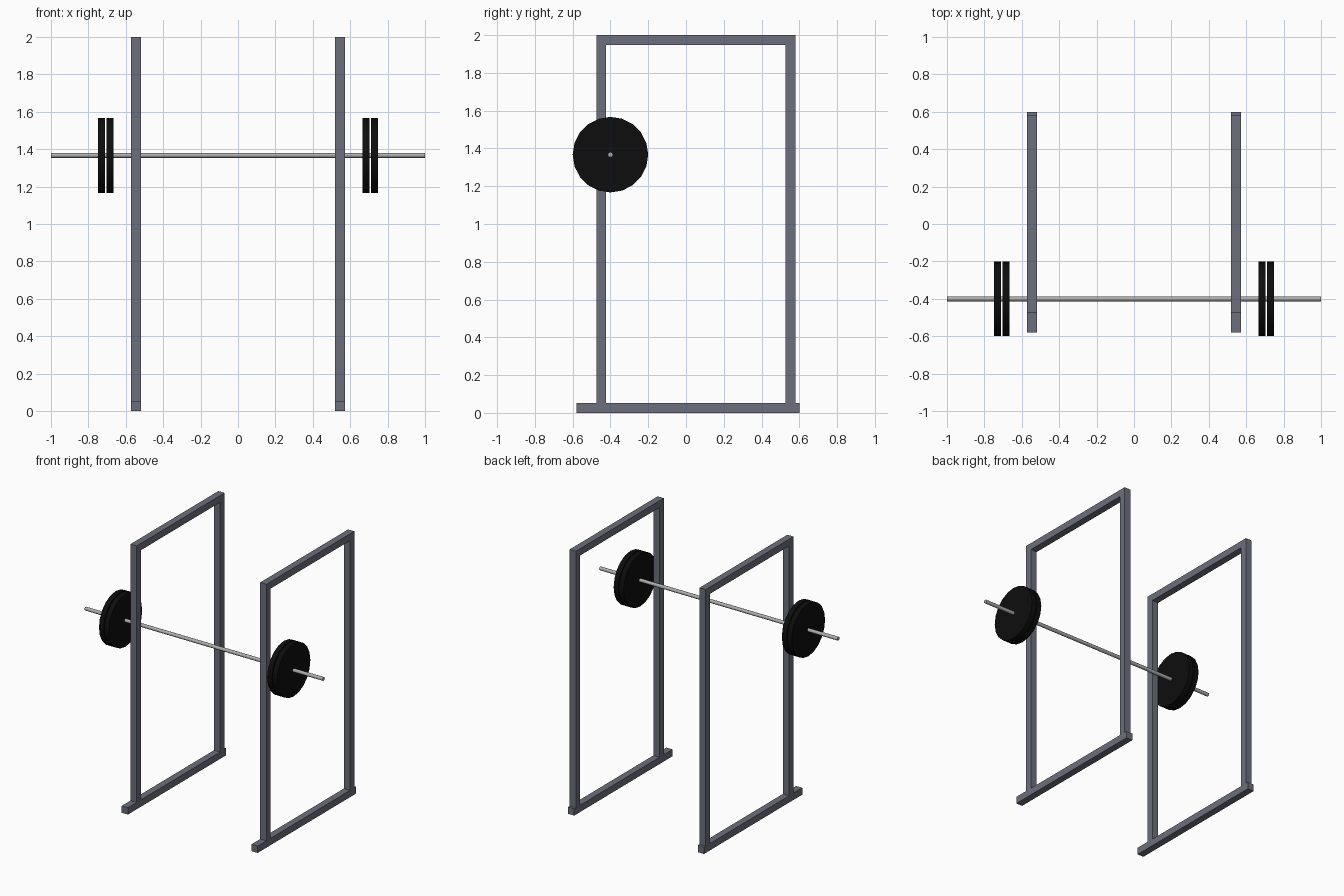
import bpy
import math

cube = bpy.data.objects.get("Cube")
if cube:
    bpy.data.objects.remove(cube, do_unlink=True)


def material(name, rgb, rough=0.5):
    m = bpy.data.materials.new(name)
    m.use_nodes = True
    m.diffuse_color = (*rgb, 1)
    node = m.node_tree.nodes["Principled BSDF"]
    node.inputs["Base Color"].default_value = (*rgb, 1)
    node.inputs["Roughness"].default_value = rough
    return m


frame_paint = material("slate grey paint", (0.15, 0.16, 0.2))
bar_steel = material("bar steel", (0.42, 0.42, 0.42))
plate_rubber = material("black rubber", (0.004, 0.004, 0.004))


def box(name, x, y0, y1, z0, z1, mat):
    bpy.ops.mesh.primitive_cube_add(size=1, location=(x, (y0 + y1) / 2, (z0 + z1) / 2))
    ob = bpy.context.object
    ob.name = name
    ob.scale = (TUBE, y1 - y0, z1 - z0)
    bpy.ops.object.transform_apply(location=False, rotation=False, scale=True)
    ob.data.materials.append(mat)


def rod(name, x, radius, length, sides, mat):
    bpy.ops.mesh.primitive_cylinder_add(
        vertices=sides, radius=radius, depth=length,
        location=(x, BAR_Y, BAR_Z), rotation=(0, math.pi / 2, 0))
    ob = bpy.context.object
    ob.name = name
    ob.data.materials.append(mat)
    bpy.ops.object.shade_smooth_by_angle(angle=math.radians(30))


TUBE = 0.052
FRAME_X = 0.545
FRONT, BACK = -0.475, 0.58
BAR_Y, BAR_Z = -0.4, 1.367

for side, s in (("left", 1), ("right", -1)):
    # Rack side frame: foot, two uprights and a top rail
    x = s * FRAME_X
    box(side + "_foot", x, -0.58, 0.6, 0, TUBE, frame_paint)
    box(side + "_front_upright", x, FRONT, FRONT + TUBE, TUBE, 2 - TUBE, frame_paint)
    box(side + "_back_upright", x, BACK - TUBE, BACK, TUBE, 2 - TUBE, frame_paint)
    box(side + "_top_rail", x, FRONT, BACK, 2 - TUBE, 2, frame_paint)
    # Pair of weight plates
    rod(side + "_inner_plate", s * 0.684, 0.2, 0.038, 20, plate_rubber)
    rod(side + "_outer_plate", s * 0.729, 0.2, 0.038, 20, plate_rubber)

# Bar across both frames
rod("bar", 0, 0.0135, 2, 12, bar_steel)
